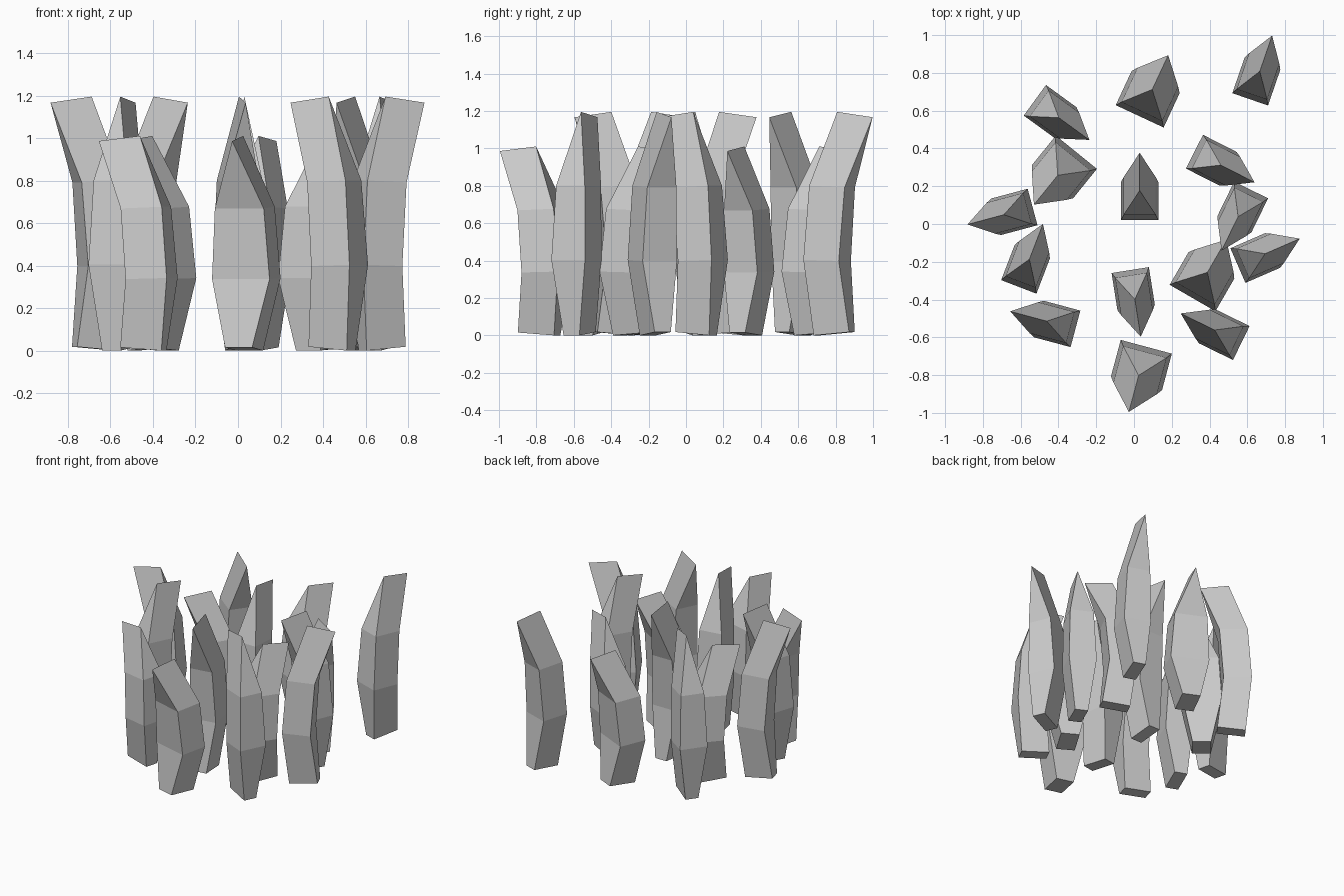
import bpy
from math import radians, cos, sin

if "Cube" in bpy.data.objects:
    bpy.data.objects.remove(bpy.data.objects["Cube"])

# Blade sections: inner-edge offset along the lean, thickness factor,
# inner height fraction, outer height fraction
SECTIONS = [(0.04, 0.47, 0.0, 0.015),
            (0.0, 1.0, 0.338, 0.333),
            (0.028, 0.85, 0.67, 0.662)]
RIDGE = (0.157, 1.0, 0.976)
WIDTH = 0.2
TALL, SHORT = 1.195, 1.01
THIN, THICK = 0.2, 0.28

# x, y of the inner edge centre, lean direction in degrees, height, thickness
BLADES = [
    (0.615, 0.66, 71, TALL, THIN),
    (0.03, 0.57, 65, SHORT, THICK),
    (-0.525, 0.655, -36, TALL, THIN),
    (-0.305, 0.38, 231, SHORT, THICK),
    (-0.537, 0.09, 195, TALL, THIN),
    (-0.61, -0.333, 69, TALL, THIN),
    (-0.31, -0.555, 165, SHORT, THIN),
    (0.065, -0.65, 255, SHORT, THICK),
    (-0.02, -0.244, 279, TALL, THIN),
    (0.03, 0.02, 90, TALL, THIN),
    (0.32, 0.383, 333, SHORT, THIN),
    (0.62, 0.18, 244, TALL, THIN),
    (0.55, -0.22, 23.5, TALL, THIN),
    (0.31, -0.392, 60, SHORT, THICK),
    (0.568, -0.63, 154, TALL, THIN),
]


def blade(name, x, y, yaw, height, thick):
    c, s = cos(radians(yaw)), sin(radians(yaw))

    def point(u, v, z):
        return (x + c * u - s * v, y + s * u + c * v, z * height)

    # Stacked four-sided sections
    verts = []
    for u, f, z_in, z_out in SECTIONS:
        h = thick * f / 2
        verts += [point(u, -h, z_in), point(u + WIDTH, -h, z_out),
                  point(u + WIDTH, h, z_out), point(u, h, z_in)]
    faces = [(3, 2, 1, 0)]
    for b in (0, 4):
        for i in range(4):
            j = (i + 1) % 4
            faces.append((b + i, b + j, b + 4 + j, b + 4 + i))

    # Tip pinched to a sharp ridge
    u, z_in, z_out = RIDGE
    verts += [point(u, 0, z_in), point(u + WIDTH, 0, z_out)]
    faces += [(8, 9, 13, 12), (9, 10, 13), (10, 11, 12, 13), (11, 8, 12)]

    mesh = bpy.data.meshes.new(name)
    mesh.from_pydata(verts, [], faces)
    mesh.update()
    bpy.context.collection.objects.link(bpy.data.objects.new(name, mesh))


# The clump of blades
for n, params in enumerate(BLADES, 1):
    blade(f"grass_blade_{n:02d}", *params)
